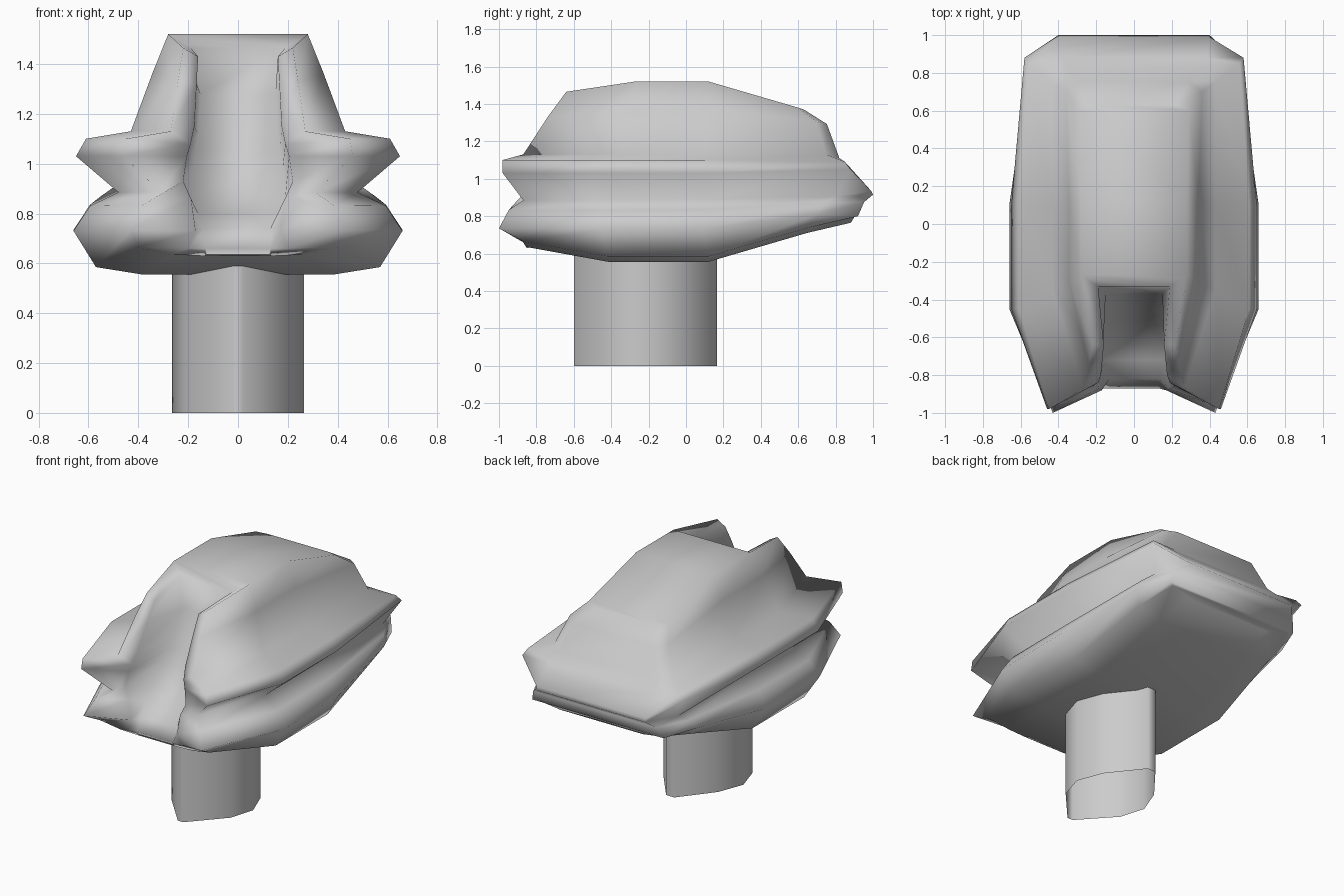
import bpy, bmesh, math

if "Cube" in bpy.data.objects:
    bpy.data.objects.remove(bpy.data.objects["Cube"])


def finish(bm, name, angle):
    bmesh.ops.recalc_face_normals(bm, faces=bm.faces)
    me = bpy.data.meshes.new(name)
    bm.to_mesh(me)
    bm.free()
    ob = bpy.data.objects.new(name, me)
    bpy.context.collection.objects.link(ob)
    bpy.ops.object.select_all(action='DESELECT')
    ob.select_set(True)
    bpy.context.view_layer.objects.active = ob
    bpy.ops.object.shade_smooth_by_angle(angle=math.radians(angle))
    return ob


def bridge(bm, rings):
    n = len(rings[0])
    for a, b in zip(rings, rings[1:]):
        for i in range(n):
            j = (i + 1) % n
            bm.faces.new((a[i], a[j], b[j], b[i]))


def blend(a, b, tx, ty, tz):
    return [tuple(p[k] + (q[k] - p[k]) * t for k, t in enumerate((tx, ty, tz)))
            for p, q in zip(a, b)]


# Right half outlines, each from the slot edge round the side to the rear
under = [(.20, -.87, .66), (.40, -.87, .665), (.57, -.42, .585),
         (.57, .12, .585), (.51, .66, .74), (.45, .90, .795)]
low_lip = [(.17, -.88, .73), (.43, -1.0, .735), (.66, -.45, .73),
           (.66, .10, .735), (.575, .70, .81), (.48, .92, .80)]
groove = [(.22, -.86, .93), (.31, -.87, .885), (.48, -.40, .885),
          (.48, .10, .89), (.50, .80, .905), (.40, 1.0, .915)]
lip_edge = [(.205, -.85, 1.03), (.46, -.98, 1.03), (.65, -.45, 1.03),
            (.65, .10, 1.03), (.58, .88, 1.05), (.40, .99, .935)]
lip_top = [(.19, -.84, 1.08), (.45, -.98, 1.10), (.61, -.45, 1.10),
           (.61, .10, 1.10), (.56, .85, 1.09), (.38, .88, 1.05)]
shoulder = [(.175, -.80, 1.15), (.27, -.87, 1.13), (.43, -.35, 1.13),
            (.43, .10, 1.13), (.43, .75, 1.13), (.36, .82, 1.11)]
crown = [(.16, -.64, 1.43), (.22, -.64, 1.465), (.28, -.27, 1.52),
         (.28, .12, 1.52), (.29, .60, 1.38), (.22, .63, 1.37)]
belly = [(x * .67, y * .98, z - .03) for x, y, z in under]
low_lip_top = blend(low_lip, groove, .37, .4, .65)
dome = blend(shoulder, crown, .58, .57, .6)
dome[4:] = blend(shoulder, crown, .5, .35, .7)[4:]
layers = [belly, under, low_lip, low_lip_top, groove,
          lip_edge, lip_top, shoulder, dome, crown]

# Recessed slot floor, one point per layer
floor_x = [.12, .13, .13, .16, .19, .18, .17, .16, .15, .19]
floor_y = [-.84, -.87, -.82, -.72, -.64, -.54, -.49, -.45, -.37, -.33]
floor_z = [.63, .66, .74, .80, .87, .99, 1.06, 1.12, 1.28, 1.465]

# Body shell
bm = bmesh.new()
rings = []
for half, x, y, z in zip(layers, floor_x, floor_y, floor_z):
    pts = [(x, y, z)] + half
    pts += [(-a, b, c) for a, b, c in reversed(pts)]
    rings.append([bm.verts.new(p) for p in pts])
bridge(bm, rings)
n = len(rings[0])


def across(ring, i, j):
    bm.faces.new((ring[i], ring[j], ring[n - 1 - j], ring[n - 1 - i]))


for i in range(6):
    across(rings[0], i, i + 1)
top = rings[-1]
bm.faces.new(top[0:4])
bm.faces.new(top[n - 4:n])
across(top, 0, 3)
for i in range(3, 6):
    across(top, i, i + 1)
finish(bm, "body", 180)

# Neck post, an open tube
bm = bmesh.new()
half = [(.02, -.60), (.215, -.385), (.265, -.22), (.20, -.05), (.03, .165)]
outline = half + [(-x, y) for x, y in reversed(half)]
rings = [[bm.verts.new((x, y, z)) for x, y in outline] for z in (0, .62)]
bridge(bm, rings)
finish(bm, "neck_post", 60)
